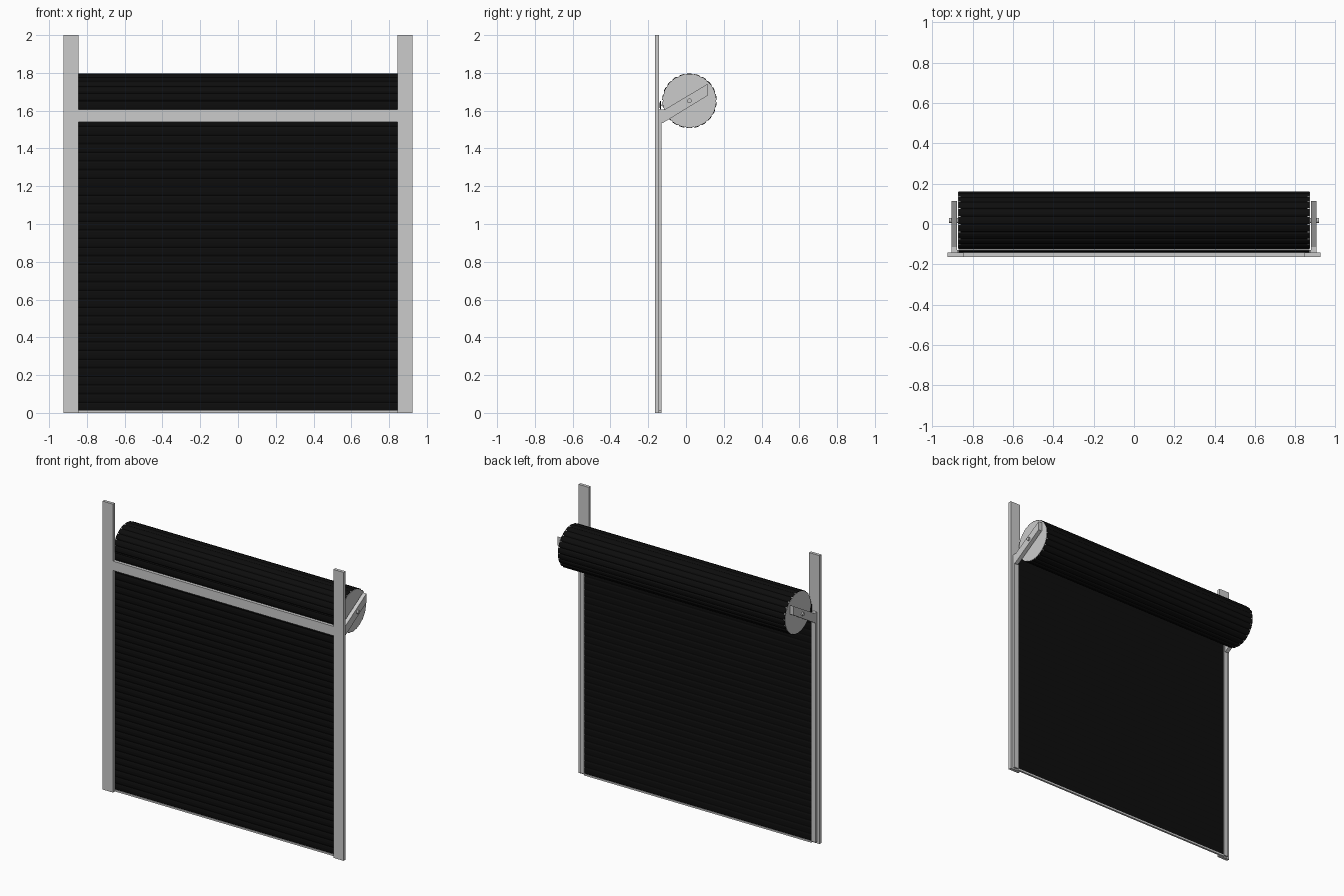
import bpy
from math import sin, cos, pi

if "Cube" in bpy.data.objects:
    bpy.data.objects.remove(bpy.data.objects["Cube"])

black = bpy.data.materials.new("black_slats")
black.diffuse_color = (0.004, 0.004, 0.004, 1)
black.use_nodes = True
black.node_tree.nodes["Principled BSDF"].inputs["Base Color"].default_value = black.diffuse_color


def extrude(name, profile, x0, x1, mat=None):
    """Extrude a closed (y, z) profile from x0 to x1."""
    n = len(profile)
    verts = [(x, y, z) for x in (x0, x1) for y, z in profile]
    faces = [tuple(range(n))[::-1], tuple(range(n, 2 * n))]
    faces += [(i, (i + 1) % n, n + (i + 1) % n, n + i) for i in range(n)]
    mesh = bpy.data.meshes.new(name)
    mesh.from_pydata(verts, [], faces)
    ob = bpy.data.objects.new(name, mesh)
    bpy.context.collection.objects.link(ob)
    if mat:
        mesh.materials.append(mat)
    # consistent outward normals
    import bmesh
    bm = bmesh.new()
    bm.from_mesh(mesh)
    bmesh.ops.recalc_face_normals(bm, faces=bm.faces)
    bm.to_mesh(mesh)
    bm.free()
    return ob


def box(name, x0, x1, y0, y1, z0, z1):
    return extrude(name, [(y0, z0), (y1, z0), (y1, z1), (y0, z1)], x0, x1)


def circle(r, n):
    return [(CY + r * cos(2 * pi * i / n), CZ + r * sin(2 * pi * i / n)) for i in range(n)]


CY, CZ, R = 0.018, 1.652, 0.145   # roll axis and radius
FRONT, BACK = -0.163, -0.142      # frame depth

# Left and right: posts, guide rails, brackets, roll end caps, axle stubs
for side, s in (("left", -1), ("right", 1)):
    box(side + "_post", s * 0.845, s * 0.925, FRONT, BACK, 0, 2)
    box(side + "_guide_rail", s * 0.872, s * 0.905, BACK, -0.129, 0.01, 1.6)
    extrude(side + "_bracket",
            [(BACK, 1.535), (-0.122, 1.535), (0.115, 1.68), (0.115, 1.742),
             (-0.115, 1.605), (BACK, 1.605)], s * 0.878, s * 0.905)
    extrude(side + "_roll_cap", circle(0.1405, 44), s * 0.86, s * 0.872)
    extrude(side + "_axle", circle(0.012, 16), s * 0.87, s * 0.916)

# Lintel and bottom bar
box("lintel", -0.845, 0.845, FRONT, BACK, 1.54, 1.605)
box("bottom_bar", -0.872, 0.872, BACK, -0.129, 0, 0.012)

# Hanging curtain: bulged slats, closed wave profile
SLATS = 36
pitch = (1.652 - 0.01) / SLATS
front, back = [], []
for i in range(SLATS):
    z = 0.01 + i * pitch
    for t, d in ((0.0, 0.0), (0.2, 0.003), (0.5, 0.004), (0.8, 0.003)):
        front.append((-0.136 - d, z + t * pitch))
        back.append((-0.134 + d * 0.8, z + t * pitch))
front.append((-0.136, 1.652))
back.append((-0.134, 1.652))
extrude("curtain", front + back[::-1], -0.87, 0.87, black)

# Rolled-up curtain with bulged slats around the drum
roll = []
N = 22
for i in range(N):
    for t, r in ((0.0, R - 0.006), (0.2, R - 0.001), (0.5, R), (0.8, R - 0.001)):
        a = 2 * pi * (i + t) / N
        roll.append((CY + r * cos(a), CZ + r * sin(a)))
extrude("curtain_roll", roll, -0.87, 0.87, black)
